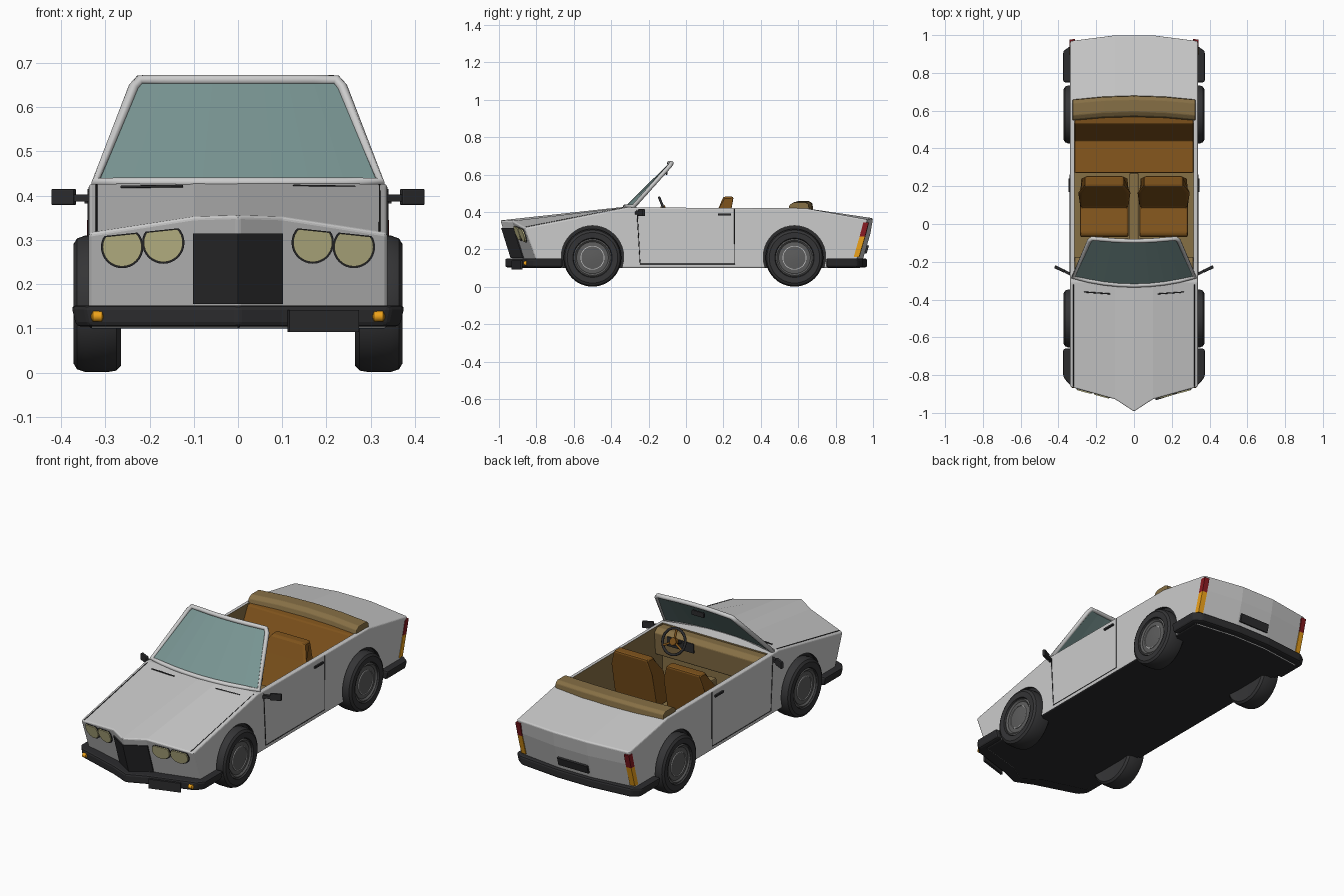
import bpy, bmesh, math
from mathutils import Matrix, Vector

if "Cube" in bpy.data.objects:
    bpy.data.objects.remove(bpy.data.objects["Cube"])


def mat(name, r, g, b):
    m = bpy.data.materials.new(name)
    m.diffuse_color = (r, g, b, 1)
    m.use_nodes = True
    m.node_tree.nodes["Principled BSDF"].inputs["Base Color"].default_value = m.diffuse_color
    return m


DARK = mat("dark_rubber", .025, .025, .027)
TYRE = mat("tyre_grey", .035, .035, .037)
RIM = mat("rim_grey", .11, .11, .11)
STEEL = mat("steel", .5, .5, .5)
BROWN = mat("brown_leather", .22, .09, .012)
TAN = mat("tan_trim", .24, .16, .06)
GLASS = mat("tinted_glass", .19, .30, .29)
LAMP = mat("lamp_yellow", .62, .58, .30)
ORANGE = mat("orange_lens", .85, .36, .01)
RED = mat("red_lens", .25, .01, .015)
PAINT = mat("paint", .62, .62, .62)


def mesh(name, verts, faces, m=None, bevel=0, smooth=False, seg=2):
    bm = bmesh.new()
    vs = [bm.verts.new(v) for v in verts]
    for f in faces:
        bm.faces.new([vs[i] for i in f])
    bmesh.ops.remove_doubles(bm, verts=bm.verts, dist=1e-5)
    bmesh.ops.recalc_face_normals(bm, faces=bm.faces)
    me = bpy.data.meshes.new(name)
    bm.to_mesh(me)
    bm.free()
    ob = bpy.data.objects.new(name, me)
    bpy.context.collection.objects.link(ob)
    if m:
        me.materials.append(m)
    if smooth:
        me.shade_smooth()
        me.set_sharp_from_angle(angle=math.radians(35))
    if bevel:
        b = ob.modifiers.new("bevel", 'BEVEL')
        b.width, b.segments, b.limit_method = bevel, seg, 'ANGLE'
    return ob


def loft(name, rings, m=None, **kw):
    n = len(rings[0])
    faces = [(k*n+i, k*n+(i+1) % n, (k+1)*n+(i+1) % n, (k+1)*n+i)
             for k in range(len(rings)-1) for i in range(n)]
    faces += [tuple(range(n)), tuple(range((len(rings)-1)*n, len(rings)*n))]
    return mesh(name, [v for r in rings for v in r], faces, m, **kw)


def prism_x(name, poly, x0, x1, m=None, **kw):
    return loft(name, [[(x, y, z) for y, z in poly] for x in (x0, x1)], m, **kw)


def box(name, c, size, m=None, rot=(0, 0, 0), bevel=0):
    a, b, h = (s/2 for s in size)
    ob = loft(name, [[(-a, -b, z), (a, -b, z), (a, b, z), (-a, b, z)] for z in (-h, h)], m, bevel=bevel)
    ob.location, ob.rotation_euler = c, rot
    return ob


def tube(name, pts, r, m=None, cyclic=False):
    cu = bpy.data.curves.new(name, 'CURVE')
    cu.dimensions, cu.bevel_depth, cu.bevel_resolution, cu.use_fill_caps = '3D', r, 2, True
    sp = cu.splines.new('POLY')
    sp.points.add(len(pts)-1)
    for p, q in zip(sp.points, pts):
        p.co = (*q, 1)
    sp.use_cyclic_u = cyclic
    tmp = bpy.data.objects.new("tmp", cu)
    me = bpy.data.meshes.new_from_object(tmp)
    bpy.data.objects.remove(tmp)
    ob = bpy.data.objects.new(name, me)
    bpy.context.collection.objects.link(ob)
    me.materials.clear()
    if m:
        me.materials.append(m)
    return ob


def lathe_x(name, prof, y, z, s, m, n=40):
    rings = [[(s*x, y+r*math.cos(2*math.pi*i/n), z+r*math.sin(2*math.pi*i/n)) for i in range(n)]
             for r, x in prof]
    return loft(name, rings, m, smooth=True)


# nose outline: lip position for any x, and the raked front face below it
def lip(x):
    x = abs(x)
    if x < .1:
        return -.995+.65*x, .355-.03*x
    return -.93+.277*(x-.1), .352-.157*(x-.1)


def nose_y(x, z):
    y, zt = lip(x)
    return y+.08*(zt-z)/(zt-.1)


# body: side profiles lofted across the width
def body_ring(x):
    y, z = lip(x)
    a = max(abs(x)-.1, 0)/.235
    yr, zr = 1.0-.03*a, .367-.007*a
    return [(x, y+.08, .10), (x, y, z), (x, -.31, .43-.004*a), (x, -.25, .424), (x, .64, .42),
            (x, yr, zr), (x, yr-.014, .285), (x, yr-.068, .10)]


body = loft("body", [body_ring(x) for x in (-.338, -.1, 0, .1, .338)], PAINT, bevel=.008, seg=3)
body.data.materials.append(DARK)
for p in body.data.polygons:
    if p.normal.z < -.9:
        p.material_index = 1

# cutters for cabin and wheel arches
cutters = [prism_x("cabin_cutter", [(-.25, .13), (-.25, .6), (.57, .6), (.57, .13)], -.316, .316, TAN)]
for s in (1, -1):
    for y in (-.5, .58):
        cutters.append(lathe_x("arch_cutter", [(.167, .32), (.167, .4)], y, .160, s, DARK))
for c in cutters:
    b = body.modifiers.new("cut", 'BOOLEAN')
    b.operation, b.solver, b.material_mode, b.object = 'DIFFERENCE', 'EXACT', 'TRANSFER', c
    c.hide_render = True
    c.hide_set(True)


# bumpers
def bumper(name, half):
    poly = half+[(-x, y) for x, y in reversed(half) if x > 0]
    loft(name, [[(x*k, y, z) for x, y in poly] for z, k in ((.104, .97), (.152, 1))], DARK, bevel=.01)


bumper("front_bumper", [(.377, -.66), (.377, -.81), (.345, -.85), (.1, -.925), (0, -.968)])
bumper("rear_bumper", [(.377, .75), (.377, .915), (.335, .945), (.1, .968)])

# grille following the V-shaped nose
loft("grille", [[(x, nose_y(x, z)+d, z) for z, d in ((.155, -.006), (.315, -.006), (.315, .01), (.155, .01))]
                for x in (-.102, 0, .102)], DARK)
box("front_plate", (.193, -.903, .117), (.165, .012, .05), DARK, (0, 0, .3))
box("rear_plate", (0, .966, .2), (.18, .012, .045), DARK, (-.28, 0, 0))


# headlamps: discs with their tops cut by the bonnet lip
def lamp(name, cx, cz, r, s, off, m):
    pts = []
    for i in range(32):
        a = 2*math.pi*i/32
        x, z = cx+r*math.cos(a), cz+r*math.sin(a)
        pts.append((x, min(z, .328-.105*(x-.1)+(r-.044)*.5)))
    loft(name, [[(s*x, nose_y(x, z)+d, z) for x, z in pts] for d in (.012, -off)], m)


for s in (1, -1):
    for cx, cz in ((.262, .284), (.169, .294)):
        lamp("headlamp_rim", cx, cz, .048, s, .004, DARK)
        lamp("headlamp", cx, cz, .044, s, .011, LAMP)
    lathe_x("turn_signal", [(.004, .304), (.012, .308), (.012, .328), (.004, .332)], -.857, .127, s, ORANGE, 16)

    # wrap-around tail lamps
    for name, z0, z1, m in (("rear_indicator", .16, .27, ORANGE), ("tail_lamp", .27, .345, RED)):
        ring = []
        for z in (z0, z1):
            y = .902+.068*(z-.1)/.26+(.006 if z > .2 else .003)
            ring.append([(s*.312, y+.007, z), (s*.341, y+.005, z), (s*.341, y-.024, z), (s*.312, y-.024, z)])
        loft(name, ring, m)

    # wheels
    for y in (-.5, .58):
        lathe_x("tyre", [(.09, .27), (.14, .265), (.151, .275), (.1545, .295), (.1545, .345), (.148, .364),
                         (.135, .372), (.105, .37), (.1, .355)], y, .1555, s, TYRE, 48)
        lathe_x("rim", [(.101, .33), (.101, .362), (.094, .366), (.085, .358), (.05, .361), (.02, .364)],
                y, .1555, s, RIM)
        lathe_x("rim_ring", [(.064, .355), (.064, .364), (.060, .364), (.060, .355)], y, .1555, s, STEEL)

    # door seams, handle, bonnet seam and cowl vent
    tube("door_seam", [(s*.338, -.262, .41), (s*.338, -.245, .122), (s*.338, .26, .122), (s*.338, .26, .415)],
         .0025, DARK)
    box("door_handle", (s*.341, .205, .387), (.012, .07, .01), DARK)
    tube("bonnet_seam", [(s*.32, -.86, .319), (s*.32, -.32, .425)], .002, DARK)
    tube("cowl_vent", [(s*.125, -.37, .422), (s*.265, -.36, .42)], .003, DARK)

    # side mirrors
    box("mirror_arm", (s*.352, -.258, .395), (.045, .014, .016), DARK, (0, 0, s*.5))
    box("side_mirror", (s*.394, -.238, .397), (.058, .016, .037), DARK, (0, 0, s*.45), .004)

    # front seats, narrowing towards the top
    prof = [(-.065, .14), (-.07, .235), (-.05, .25), (.09, .225), (.165, .40), (.2, .482),
            (.255, .482), (.24, .40), (.19, .14)]
    rings = [[(s*(.157+e*(.128 if z < .42 else .1)), y, z) for y, z in prof] for e in (-1, 1)]
    loft("front_seat", rings, BROWN, bevel=.01)

# windscreen glass and frame
N = 8
us = [-1+2*i/N for i in range(N+1)]
low = [Vector((.322*u, -.325+.045*u*u, .43)) for u in us]
top = [Vector((.226*u, -.09+.016*u*u, .662)) for u in us]
off = Vector((0, .005, -.004))
loft("windscreen", [[a, b, b+off, a+off] for a, b in zip(low, top)], GLASS)
frame_top = top[1:-1]
frame = low+[Vector((.236, -.088, .645)), Vector((.222, -.077, .662))]+frame_top[::-1] \
    + [Vector((-.222, -.077, .662)), Vector((-.236, -.088, .645))]
tube("windscreen_frame", frame, .012, PAINT, True)
box("rear_view_mirror", (0, -.105, .612), (.075, .012, .026), DARK, bevel=.004)

# rear bench, folded roof, tunnel, dashboard
prism_x("rear_bench", [(.28, .125), (.27, .25), (.44, .235), (.53, .415), (.575, .42), (.575, .125)],
        -.315, .315, BROWN, bevel=.006)
rings = []
for u in (-1, -.5, 0, .5, 1):
    d, h = .02*(1-u*u), .006*(1-u*u)
    rings.append([(.325*u, y+d, z+h) for y, z in ((.545, .405), (.553, .438), (.575, .452), (.64, .452),
                                                 (.656, .44), (.66, .405))])
loft("folded_roof", rings, TAN, bevel=.004)
box("centre_tunnel", (0, .02, .175), (.05, .5, .1), TAN, bevel=.008)
prism_x("dashboard", [(-.252, .25), (-.252, .418), (-.2, .42), (-.175, .40), (-.185, .28)],
        -.315, .315, TAN, bevel=.005)
box("instrument_panel", (.155, -.182, .375), (.16, .02, .05), DARK)

# steering wheel
tilt = Matrix.Translation((.155, -.118, .415)) @ Matrix.Rotation(math.radians(112), 4, 'X')
ring = [tilt @ Vector((.066*math.cos(math.pi*i/16), .066*math.sin(math.pi*i/16), 0)) for i in range(32)]
tube("steering_wheel", ring, .007, DARK, True)
for a in (90, 210, 330):
    a = math.radians(a)
    tube("wheel_spoke", [tilt @ Vector((0, 0, 0)), tilt @ Vector((.066*math.cos(a), .066*math.sin(a), 0))],
         .006, BROWN)
tube("steering_column", [tilt @ Vector((0, 0, -.012)), tilt @ Vector((0, 0, .012))], .02, BROWN)
tube("steering_shaft", [(.155, -.118, .415), (.155, -.2, .38)], .01, DARK)
